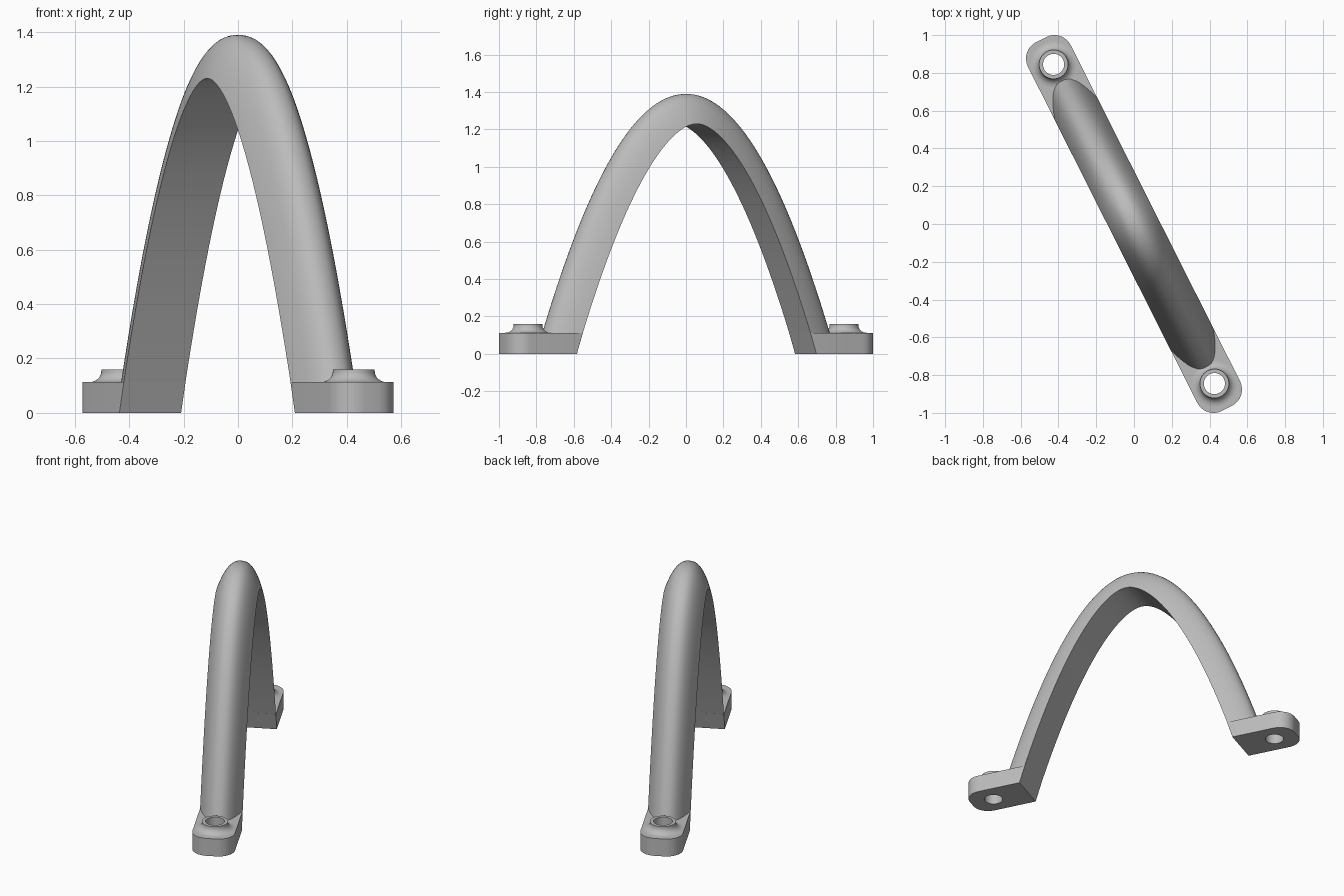
import bpy, bmesh, math
from mathutils import Matrix, Vector

if "Cube" in bpy.data.objects:
    bpy.data.objects.remove(bpy.data.objects["Cube"])

SPAN, HEIGHT = 0.887, 1.39        # outer parabola of the arch
WIDTH, DEPTH = 0.127, 0.16        # half width and depth of the D section
PLATE_TOP, PLATE_END = 0.113, 1.093
CORNER, HOLE_S, HOLE_R = 0.097, 0.946, 0.056
TURN = math.radians(-63.26)       # handle runs diagonally in plan

grey = bpy.data.materials.new("satin_grey")
grey.use_nodes = True
grey.diffuse_color = (0.5, 0.5, 0.5, 1)
grey.node_tree.nodes["Principled BSDF"].inputs["Base Color"].default_value = (0.5, 0.5, 0.5, 1)


def finish(name, bm, turn=TURN):
    """Turn a mesh into a shaded, placed object."""
    bmesh.ops.remove_doubles(bm, verts=bm.verts, dist=1e-5)
    bmesh.ops.recalc_face_normals(bm, faces=bm.faces)
    mesh = bpy.data.meshes.new(name)
    bm.transform(Matrix.Rotation(turn, 4, 'Z'))
    bm.to_mesh(mesh)
    bm.free()
    mesh.materials.append(grey)
    obj = bpy.data.objects.new(name, mesh)
    bpy.context.collection.objects.link(obj)
    return obj


def smooth(obj):
    bpy.ops.object.select_all(action='DESELECT')
    obj.select_set(True)
    bpy.context.view_layer.objects.active = obj
    bpy.ops.object.shade_smooth_by_angle(angle=math.radians(35))


def bridge(bm, rings, closed):
    for a, b in zip(rings, rings[1:]):
        n = len(a)
        for i in range(n if closed else n - 1):
            j = (i + 1) % n
            bm.faces.new((a[i], a[j], b[j], b[i]))


# Arch: a D section carried square to the parabola, flat side inward
def arch():
    bm = bmesh.new()
    rings, steps, sides = [], 72, 24
    for k in range(steps + 1):
        s = SPAN * (2 * k / steps - 1)
        outer = Vector((s, 0, HEIGHT * (1 - (s / SPAN) ** 2)))
        normal = Vector((2 * HEIGHT * s / SPAN ** 2, 0, 1)).normalized()
        inner = outer - normal * DEPTH
        ring = []
        for i in range(sides + 1):
            u = -math.cos(math.pi * i / sides)
            rise = DEPTH * (1 - abs(u) ** 2.4)
            ring.append(bm.verts.new(inner + normal * rise + Vector((0, u * WIDTH, 0))))
        rings.append(ring)
    bridge(bm, rings, True)
    # trim the feet just inside the mounting plates
    bmesh.ops.bisect_plane(bm, geom=bm.verts[:] + bm.edges[:] + bm.faces[:],
                           plane_co=(0, 0, PLATE_TOP - 0.01), plane_no=(0, 0, 1),
                           clear_inner=True)
    smooth(finish("arch_grip", bm))


# Mounting plate: rounded outer corners, inner end sloped with the arch
def plate(name, turn):
    bm = bmesh.new()
    rings = []
    for z, inner in ((0, 0.717), (PLATE_TOP, 0.681)):
        pts = [(inner, -WIDTH)]
        for side in (-1, 1):
            for i in range(9):
                a = math.pi / 2 * (i / 8 + (-1 if side < 0 else 0))
                pts.append((PLATE_END - CORNER + CORNER * math.cos(a),
                            side * (WIDTH - CORNER) + CORNER * math.sin(a)))
        pts.append((inner, WIDTH))
        rings.append([bm.verts.new((x, y, z)) for x, y in pts])
        bm.faces.new(rings[-1])
    bridge(bm, rings, True)
    obj = finish(name, bm, turn)

    # bolt hole
    bm = bmesh.new()
    bmesh.ops.create_cone(bm, cap_ends=True, segments=40, radius1=HOLE_R, radius2=HOLE_R,
                          depth=1, matrix=Matrix.Translation((HOLE_S, 0, 0)))
    cutter = finish("hole_cutter", bm, turn)
    cutter.hide_render = True
    mod = obj.modifiers.new("hole", 'BOOLEAN')
    mod.object, mod.operation, mod.solver = cutter, 'DIFFERENCE', 'EXACT'
    bpy.context.view_layer.objects.active = obj
    bpy.ops.object.modifier_apply(modifier=mod.name)
    bpy.data.objects.remove(cutter)
    smooth(obj)


# Boss: flared collar around the bolt hole
def boss(name, turn):
    bm = bmesh.new()
    top, lip, flare = 0.16, 0.077, 0.044
    profile = [(HOLE_R, PLATE_TOP - 0.005), (HOLE_R, top), (lip, top)]
    for i in range(9):
        a = math.pi / 2 * i / 8
        profile.append((lip + flare * (1 - math.cos(a)),
                        PLATE_TOP + 0.04 * (1 - math.sin(a))))
    rings = []
    for r, z in profile:
        rings.append([bm.verts.new((HOLE_S + r * math.cos(math.tau * i / 40),
                                    r * math.sin(math.tau * i / 40), z)) for i in range(40)])
    bridge(bm, rings, True)
    smooth(finish(name, bm, turn))


arch()
for label, turn in (("front", TURN), ("back", TURN + math.pi)):
    plate(label + "_mounting_plate", turn)
    boss(label + "_bolt_boss", turn)
